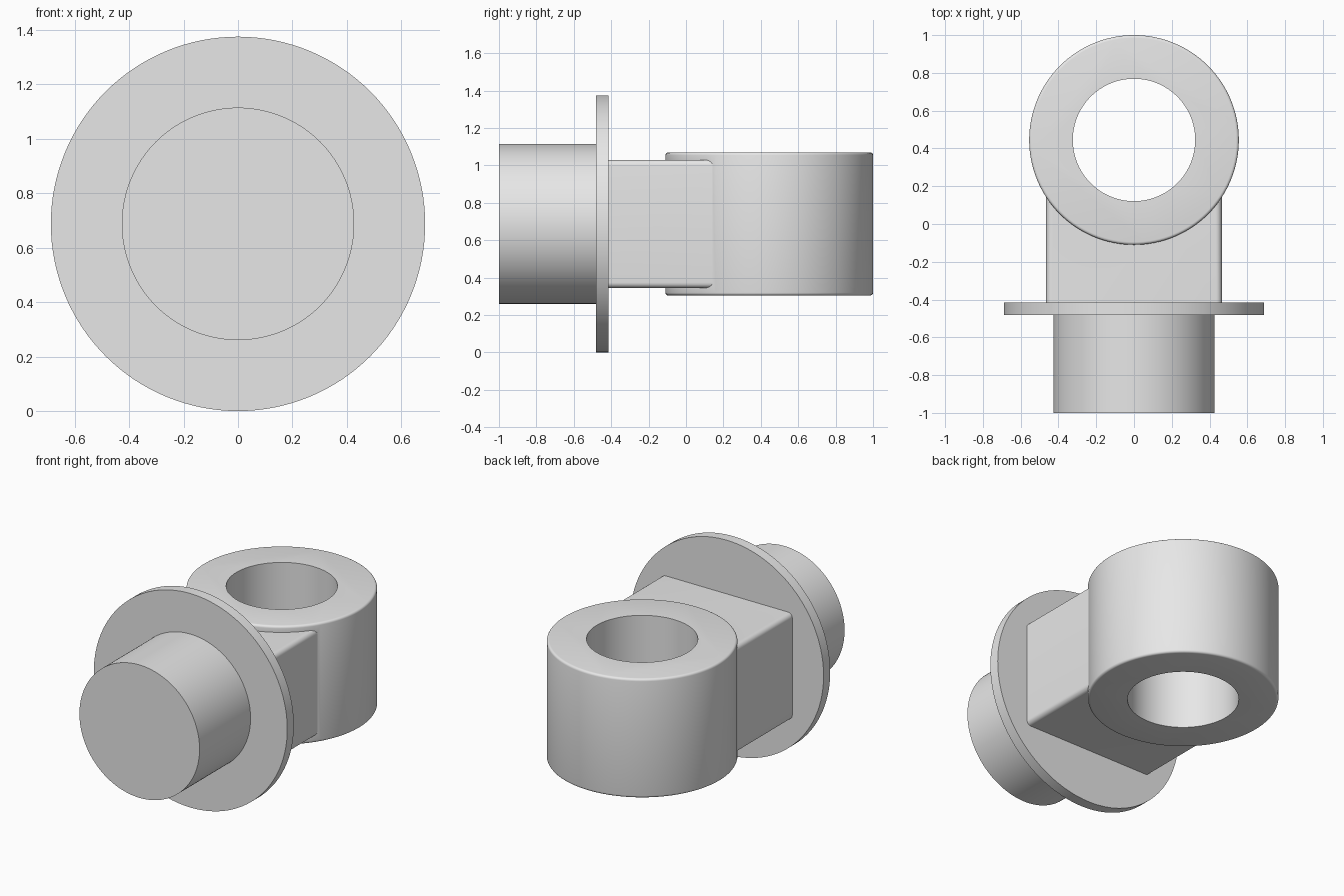
import bpy, math

if "Cube" in bpy.data.objects:
    bpy.data.objects.remove(bpy.data.objects["Cube"])

CZ = 0.6875          # height of the shaft axis
EYE_Y = 0.445        # centre of the ring eye

steel = bpy.data.materials.new("plain grey")
steel.diffuse_color = (0.8, 0.8, 0.8, 1)
steel.use_nodes = True
steel.node_tree.nodes["Principled BSDF"].inputs["Base Color"].default_value = steel.diffuse_color


def apply(obj, mod):
    bpy.context.view_layer.objects.active = obj
    bpy.ops.object.modifier_apply(modifier=mod.name)


def bevel(obj, width, segments):
    m = obj.modifiers.new("round", 'BEVEL')
    m.width, m.segments, m.limit_method = width, segments, 'ANGLE'
    m.angle_limit = math.radians(40)
    apply(obj, m)


def cylinder(name, radius, length, loc, along_y=False):
    rot = (math.pi / 2, 0, 0) if along_y else (0, 0, 0)
    bpy.ops.mesh.primitive_cylinder_add(vertices=128, radius=radius, depth=length,
                                        location=loc, rotation=rot)
    obj = bpy.context.object
    obj.name = name
    obj.data.materials.append(steel)
    bpy.ops.object.transform_apply(location=True, rotation=True, scale=True)
    return obj


def y_cylinder(name, radius, y0, y1):
    return cylinder(name, radius, y1 - y0, (0, (y0 + y1) / 2, CZ), True)


def combine(target, other, operation):
    m = target.modifiers.new("combine", 'BOOLEAN')
    m.operation, m.object, m.solver = operation, other, 'EXACT'
    apply(target, m)
    bpy.data.objects.remove(other, do_unlink=True)


# Ring eye with softened rims
body = cylinder("eye_fitting", 0.555, 0.765, (0, EYE_Y, CZ))
bevel(body, 0.015, 4)

# Neck block with rounded long edges
bpy.ops.mesh.primitive_cube_add(size=1, location=(0, -0.025, CZ))
neck = bpy.context.object
neck.name = "neck_block"
neck.scale = (0.93, 0.85, 0.685)
bpy.ops.object.transform_apply(location=True, rotation=True, scale=True)
neck.data.materials.append(steel)
bevel(neck, 0.03, 6)

# Flange and shaft, joined into one solid, then the bore
flange = y_cylinder("flange", 0.6875, -0.482, -0.415)
shaft = y_cylinder("shaft", 0.427, -1.0, -0.45)
bore = cylinder("bore_cutter", 0.324, 2, (0, EYE_Y, CZ))
combine(body, neck, 'UNION')
combine(body, flange, 'UNION')
combine(body, shaft, 'UNION')
combine(body, bore, 'DIFFERENCE')

bpy.ops.object.select_all(action='DESELECT')
body.select_set(True)
bpy.context.view_layer.objects.active = body
bpy.ops.object.shade_smooth_by_angle(angle=math.radians(30))
